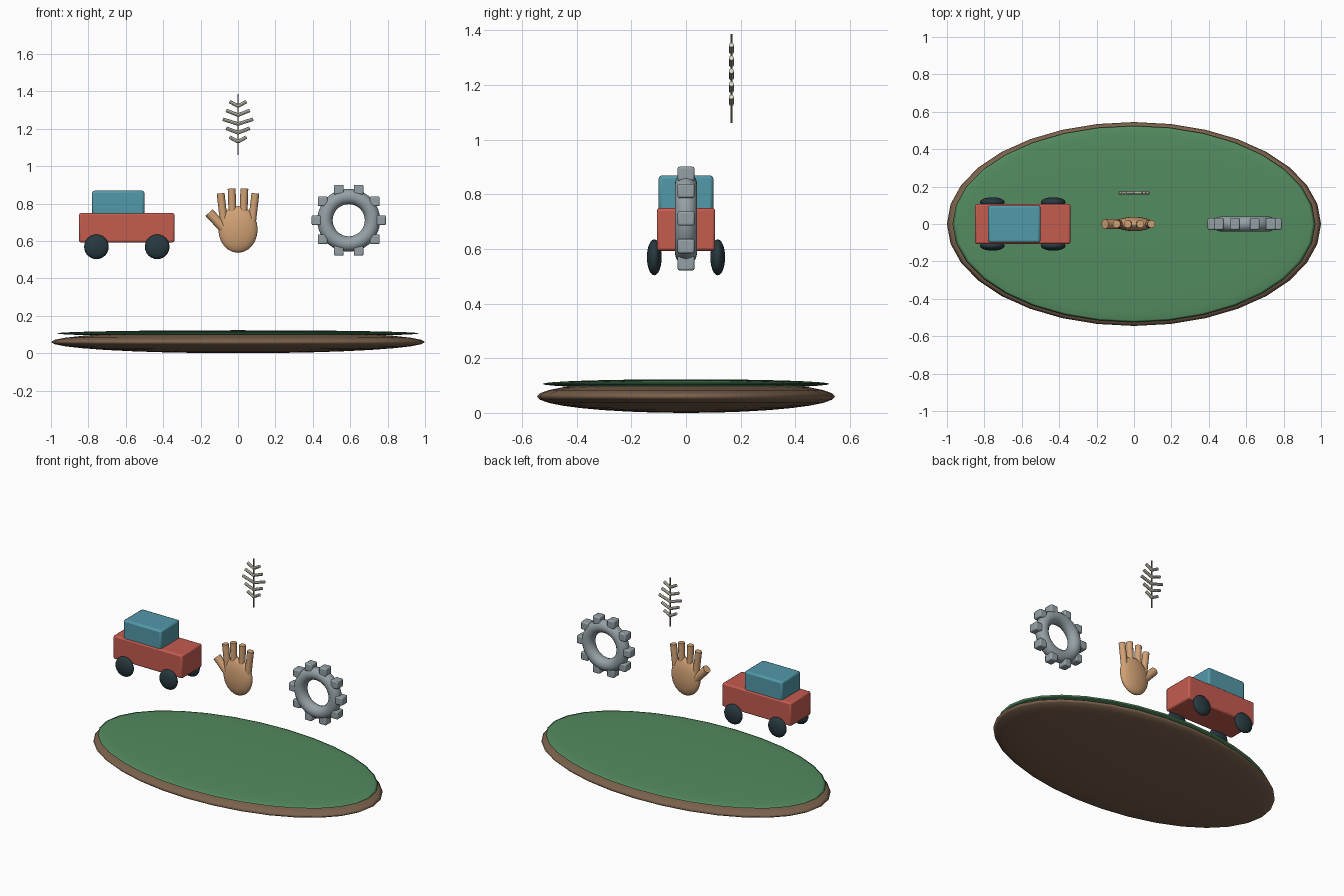
import bpy
import math
from mathutils import Vector

if "Cube" in bpy.data.objects:
    bpy.data.objects.remove(bpy.data.objects["Cube"])


def paint(name, r, g, b):
    # display colour (0-255) to linear diffuse colour
    m = bpy.data.materials.new(name)
    m.diffuse_color = [(c / 255) ** 2.2 for c in (r, g, b)] + [1]
    m.use_nodes = True
    m.node_tree.nodes["Principled BSDF"].inputs["Base Color"].default_value = m.diffuse_color
    return m


SOIL = paint("soil", 122, 98, 78)
GRASS = paint("grass", 84, 138, 96)
RED = paint("red_paint", 196, 92, 80)
TEAL = paint("teal_glass", 84, 152, 168)
RUBBER = paint("rubber", 44, 60, 66)
SKIN = paint("skin", 208, 160, 116)
STEEL = paint("steel", 148, 160, 165)
STEM = paint("stem", 120, 112, 95)
LEAF = paint("leaf", 218, 214, 198)


def finish(name, mat, smooth=True):
    ob = bpy.context.object
    ob.name = name
    ob.data.materials.append(mat)
    if smooth:
        bpy.ops.object.shade_smooth_by_angle(angle=math.radians(40))
    return ob


def ellipsoid(name, loc, radii, mat, segs=32, rings=16, rot=(0, 0, 0)):
    bpy.ops.mesh.primitive_uv_sphere_add(segments=segs, ring_count=rings, location=loc, rotation=rot)
    bpy.context.object.scale = radii
    bpy.ops.object.transform_apply(location=False, rotation=True, scale=True)
    ob = finish(name, mat, False)
    bpy.ops.object.shade_smooth()
    return ob


def block(name, loc, size, mat, bevel):
    bpy.ops.mesh.primitive_cube_add(size=1, location=loc)
    bpy.context.object.scale = size
    bpy.ops.object.transform_apply(location=False, rotation=False, scale=True)
    mod = bpy.context.object.modifiers.new("rounded", 'BEVEL')
    mod.width = bevel
    mod.segments = 2
    return finish(name, mat)


def rod(name, a, b, radius, mat, sides=12):
    a, b = Vector(a), Vector(b)
    d = b - a
    bpy.ops.mesh.primitive_cylinder_add(vertices=sides, radius=radius, depth=d.length, location=(a + b) / 2)
    bpy.context.object.rotation_euler = d.to_track_quat('Z', 'Y').to_euler()
    return finish(name, mat)


# oval base with a thin grass layer
ellipsoid("base_soil", (0, 0, 0.06), (1.0, 0.545, 0.06), SOIL)
ellipsoid("base_grass", (0, 0, 0.106), (0.97, 0.525, 0.017), GRASS)

# toy car
block("car_body", (-0.595, 0, 0.671), (0.51, 0.214, 0.156), RED, 0.01)
block("car_cabin", (-0.64, 0, 0.802), (0.28, 0.2, 0.134), TEAL, 0.012)
for x in (-0.757, -0.432):
    for y in (-0.116, 0.116):
        ellipsoid("car_wheel", (x, y, 0.569), (0.066, 0.066, 0.027), RUBBER, 24, 12,
                  (math.pi / 2, 0, 0))

# raised hand
ellipsoid("palm", (0, 0, 0.662), (0.105, 0.038, 0.125), SKIN, 24, 12)
for base_x, tip_x, tip_z in ((-0.075, -0.093, 0.855), (-0.028, -0.034, 0.88),
                             (0.028, 0.034, 0.88), (0.075, 0.093, 0.855)):
    rod("finger", (base_x, 0, 0.70), (tip_x, 0, tip_z), 0.021, SKIN)
rod("thumb", (-0.055, 0, 0.645), (-0.155, 0, 0.752), 0.026, SKIN)

# gear ring with ten teeth
bpy.ops.mesh.primitive_torus_add(major_segments=36, minor_segments=12, major_radius=0.127,
                                 minor_radius=0.041, location=(0.592, 0, 0.711),
                                 rotation=(math.pi / 2, 0, 0))
finish("gear_ring", STEEL, False)
bpy.ops.object.shade_smooth()
for i in range(10):
    a = math.tau * i / 10
    block("gear_tooth", (0.592 + 0.172 * math.cos(a), 0, 0.711 + 0.172 * math.sin(a)),
          (0.052, 0.062, 0.052), STEEL, 0.007)

# leaf sprig with five pairs of barbs
Y = 0.166
rod("sprig_stem", (0, Y, 1.06), (0, Y, 1.386), 0.004, STEM, 8)
for i, reach in enumerate((0.045, 0.063, 0.081, 0.063, 0.045)):
    z = 1.321 - 0.0475 * i
    for side in (-1, 1):
        rod("sprig_barb", (0, Y, z), (side * reach, Y, z + 0.025), 0.0095, LEAF, 8)
